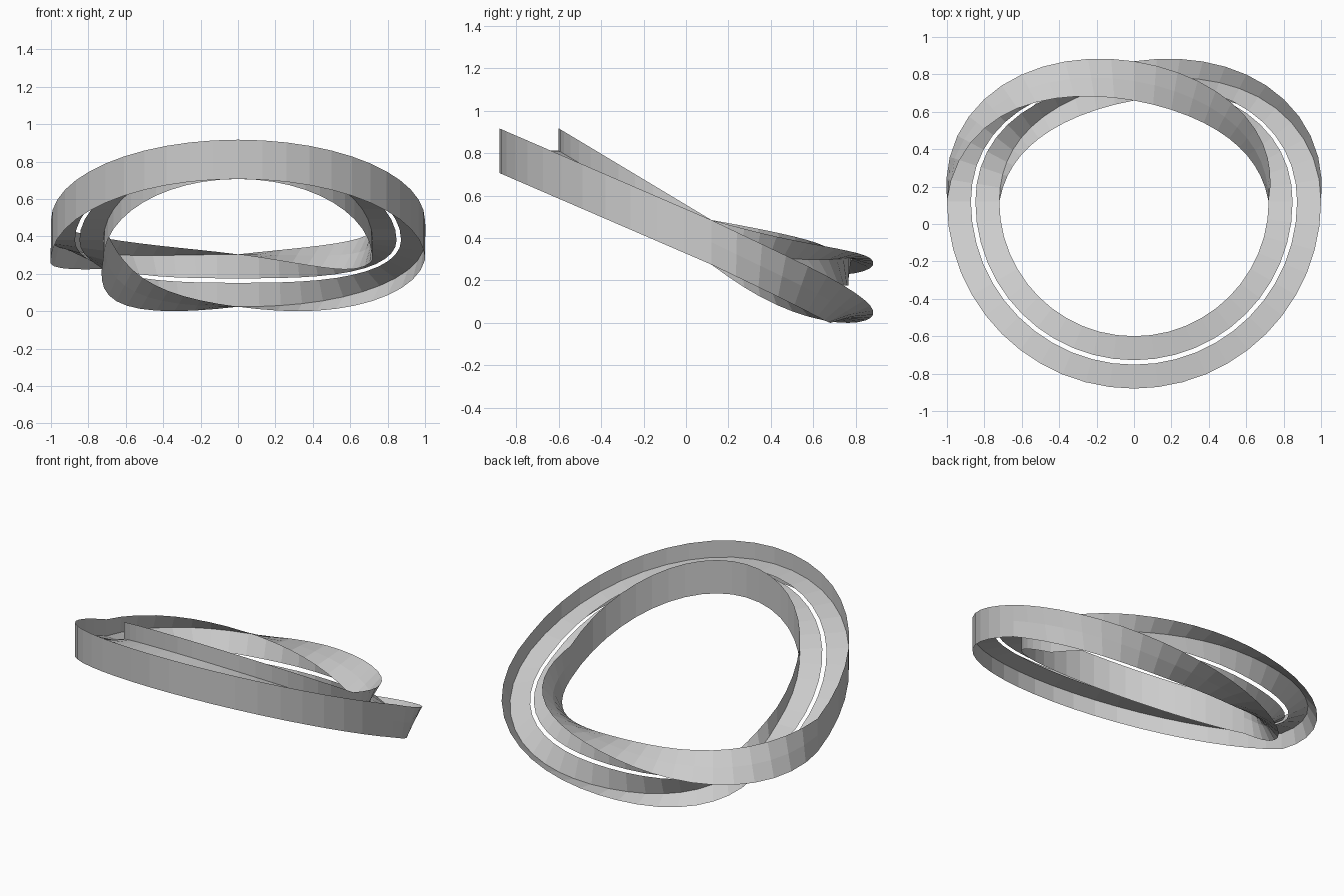
import bpy, math
from mathutils import Vector

if "Cube" in bpy.data.objects:
    bpy.data.objects.remove(bpy.data.objects["Cube"])

STEPS = 48                                # segments per turn
FLANGE, HALF, GAP = 0.14, 0.105, 0.012    # flange offset, flange half width, slot half width

def centre(a):
    """Path centre at angle a: round sloped front half, flattened back half."""
    s = math.sin(a)
    if s <= 0:
        y, z = 0.12 + 0.86 * s, 0.393 - 0.432 * s
    else:
        y = 0.12 + 0.7525 * s - 0.1075 * s * s
        z = 0.177 + 0.216 * max(0.0, 1 - s) ** 1.4
    return Vector((0.86 * math.cos(a), y, z))

def outward(a):
    """Horizontal path normal."""
    t = centre(a + 0.01) - centre(a - 0.01)
    return Vector((t.y, -t.x, 0)).normalized()

# T-shaped profile: (distance along web, distance along flange)
profile = [(FLANGE, -HALF), (FLANGE, 0), (FLANGE, HALF), (GAP, 0)]
edges = [(0, 1), (1, 2), (1, 3)]

# One T profile swept twice round, making a half twist at the back on each turn
verts, faces = [], []
total = 2 * STEPS
for i in range(total):
    turn, k = divmod(i, STEPS)
    a = -math.pi / 2 + 2 * math.pi * k / STEPS
    twist = min(max(a, 0), math.pi) + math.pi * turn
    c, n, up = centre(a), outward(a), Vector((0, 0, 1))
    web = n * math.cos(twist) - up * math.sin(twist)
    flange = n * math.sin(twist) + up * math.cos(twist)
    verts += [c + web * u + flange * v for u, v in profile]
    j = (i + 1) % total
    faces += [(4 * i + p, 4 * j + p, 4 * j + q, 4 * i + q) for p, q in edges]

# Rest on the floor
low = min(v.z for v in verts)
verts = [v - Vector((0, 0, low)) for v in verts]

mesh = bpy.data.meshes.new("twisted_ring")
mesh.from_pydata([tuple(v) for v in verts], [], faces)
mesh.update()
ring = bpy.data.objects.new("twisted_ring", mesh)
bpy.context.collection.objects.link(ring)
